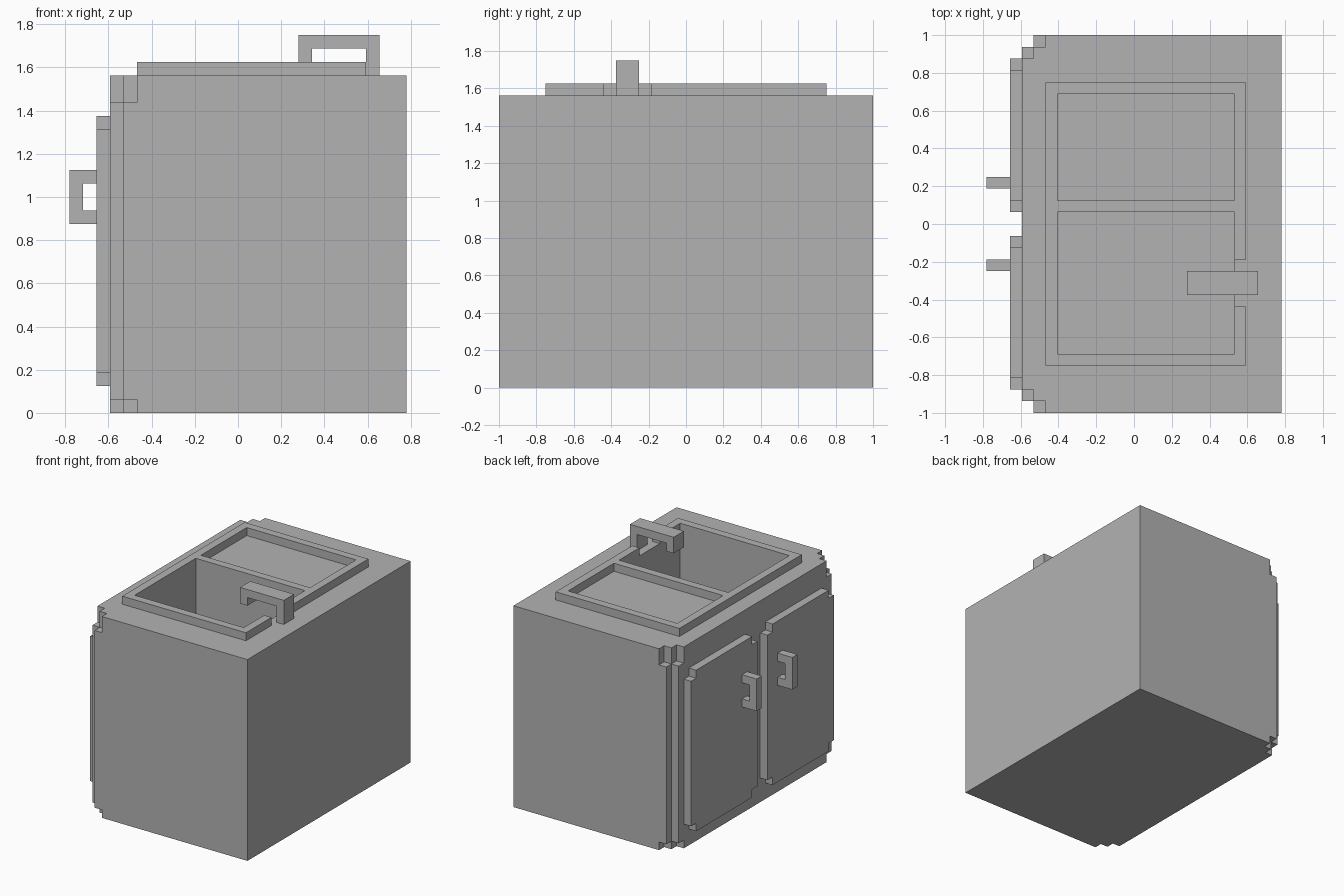
import bpy
import bmesh
from mathutils import Vector

cube = bpy.data.objects.get("Cube")
if cube:
    bpy.data.objects.remove(cube, do_unlink=True)

U = 1 / 16          # one block of the stepped grid
X_MID = 12.5        # grid column at the centre

grey = bpy.data.materials.new("plain_grey")
grey.use_nodes = True
grey.diffuse_color = (0.45, 0.45, 0.45, 1)
grey.node_tree.nodes["Principled BSDF"].inputs["Base Color"].default_value = grey.diffuse_color


def prism(name, outline, axis, lo, hi):
    """Extrude a grid outline along an axis; the outline uses the other two axes in order."""
    def point(p, d):
        c = list(p)
        c.insert("xyz".index(axis), d)
        return Vector((c[0] - X_MID, c[1], c[2])) * U

    bm = bmesh.new()
    face = bm.faces.new([bm.verts.new(point(p, lo)) for p in outline])
    moved = bmesh.ops.extrude_face_region(bm, geom=[face], use_keep_orig=True)
    shift = point(outline[0], hi) - point(outline[0], lo)
    bmesh.ops.translate(bm, vec=shift, verts=[v for v in moved["geom"] if isinstance(v, bmesh.types.BMVert)])
    bmesh.ops.recalc_face_normals(bm, faces=bm.faces)
    mesh = bpy.data.meshes.new(name)
    bm.to_mesh(mesh)
    bm.free()
    mesh.materials.append(grey)
    obj = bpy.data.objects.new(name, mesh)
    bpy.context.collection.objects.link(obj)
    return obj


def rect(a0, a1, b0, b1):
    return [(a0, b0), (a1, b0), (a1, b1), (a0, b1)]


def box(name, x, y, z):
    return prism(name, rect(*x, *y), "z", *z)


# Cabinet with the deep basin cut into it
cabinet = box("cabinet", (5, 25), (-16, 16), (0, 25))
cutter = box("basin_cutter", (6, 21), (-11, 1), (14, 27))
cutter.hide_render = True
cut = cabinet.modifiers.new("basin", "BOOLEAN")
cut.object = cutter
cut.solver = "EXACT"
bpy.context.view_layer.objects.active = cabinet
bpy.ops.object.modifier_apply(modifier=cut.name)
bpy.data.objects.remove(cutter, do_unlink=True)

# Stepped fascia: narrower at the bottom and top, wider between
for name, half, lo, hi in (("fascia_foot", 14, 0, 1), ("fascia_panel", 15, 1, 23), ("fascia_top", 14, 23, 25)):
    right = [(5, -half - 1), (4, -half - 1), (4, -half), (3, -half)]
    prism(name, right + [(x, -y) for x, y in reversed(right)], "z", lo, hi)

# Doors with notched corners, each with a bracket handle
for side, s in (("left", 1), ("right", -1)):
    door = [(1, 3), (2, 3), (2, 2), (13, 2), (13, 3), (14, 3),
            (14, 21), (13, 21), (13, 22), (2, 22), (2, 21), (1, 21)]
    prism(side + "_door", [(s * y, z) for y, z in door], "x", 2, 3)
    handle = [(2, 14), (0, 14), (0, 18), (2, 18), (2, 17), (1, 17), (1, 15), (2, 15)]
    prism(side + "_door_handle", handle, "y", s * 3, s * 4)

# Raised rim around both basins, open behind the tap
RIM = (25, 26)
box("rim_front", (5, 6), (-12, 12), RIM)
box("rim_right", (6, 21), (-12, -11), RIM)
box("rim_divider", (6, 21), (1, 2), RIM)
box("rim_left", (6, 21), (11, 12), RIM)
box("rim_back_short", (21, 22), (-12, -7), RIM)
box("rim_back_long", (21, 22), (-3, 12), RIM)

# Tap arching over the deep basin
tap = [(23, 25), (23, 28), (17, 28), (17, 26), (18, 26), (18, 27), (22, 27), (22, 25)]
prism("tap", tap, "y", -6, -4)
